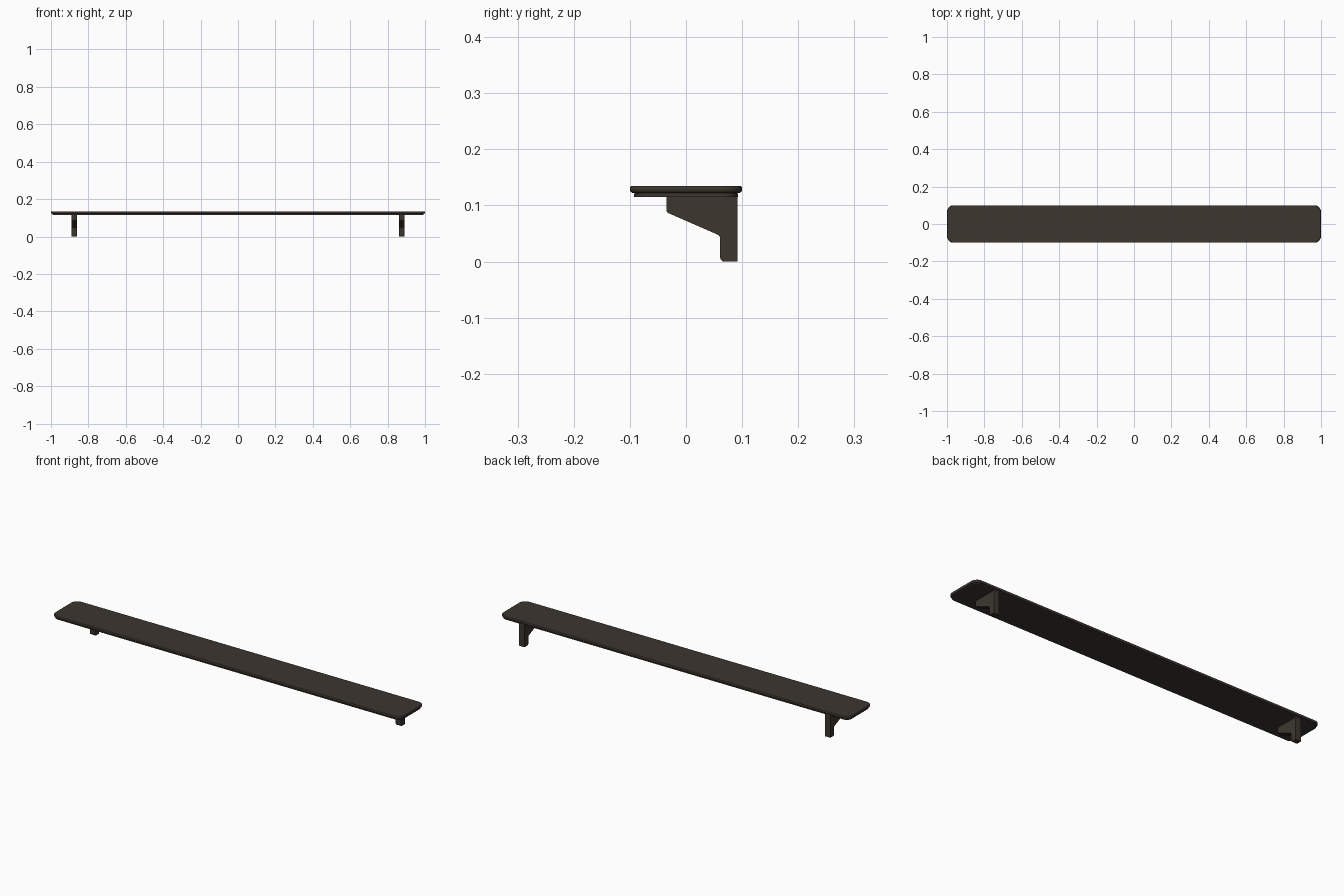
import bpy, bmesh, math
from mathutils import Vector

if "Cube" in bpy.data.objects:
    bpy.data.objects.remove(bpy.data.objects["Cube"])

mat = bpy.data.materials.new("dark_wood")
mat.diffuse_color = (0.045, 0.037, 0.028, 1)
mat.use_nodes = True
mat.node_tree.nodes["Principled BSDF"].inputs["Base Color"].default_value = mat.diffuse_color


def make_object(name, bm):
    bmesh.ops.recalc_face_normals(bm, faces=bm.faces)
    me = bpy.data.meshes.new(name)
    bm.to_mesh(me)
    bm.free()
    me.materials.append(mat)
    ob = bpy.data.objects.new(name, me)
    bpy.context.collection.objects.link(ob)
    bpy.ops.object.select_all(action='DESELECT')
    ob.select_set(True)
    bpy.context.view_layer.objects.active = ob
    bpy.ops.object.shade_smooth_by_angle(angle=math.radians(35))
    return ob


def loft(name, rings):
    bm = bmesh.new()
    loops = [[bm.verts.new(p) for p in ring] for ring in rings]
    n = len(loops[0])
    for a, b in zip(loops, loops[1:]):
        for i in range(n):
            j = (i + 1) % n
            bm.faces.new((a[i], a[j], b[j], b[i]))
    bm.faces.new(loops[0][::-1])
    bm.faces.new(loops[-1])
    return make_object(name, bm)


def rounded(points, steps=5):
    """Polygon of (a, b, radius) corners with curved fillets."""
    out = []
    for i, (a, b, r) in enumerate(points):
        p = Vector((a, b))
        if r == 0:
            out.append(p)
            continue
        to_prev = (Vector(points[i - 1][:2]) - p).normalized()
        to_next = (Vector(points[(i + 1) % len(points)][:2]) - p).normalized()
        half = to_prev.angle(to_next) / 2
        t = r / math.tan(half)
        centre = p + (to_prev + to_next).normalized() * r / math.sin(half)
        start, end = p + to_prev * t - centre, p + to_next * t - centre
        for k in range(steps + 1):
            d = start.lerp(end, k / steps)
            out.append(centre + d.normalized() * r)
    return out


def board_ring(inset, z, radius=0.035):
    x, y, r = 1 - inset, 0.1 - inset, radius - inset
    pts = rounded([(-x, -y, r), (x, -y, r), (x, y, r), (-x, y, r)], 8)
    return [(p.x, p.y, z) for p in pts]


# Top slab with softened edges
loft("shelf_board", [board_ring(i, z) for i, z in (
    (0.004, 0.1225), (0.0015, 0.1245), (0.0, 0.127),
    (0.0, 0.132), (0.0007, 0.1335), (0.002, 0.1345))])

# Recessed layer under the slab
loft("shelf_underside", [board_ring(i, z) for i, z in (
    (0.007, 0.115), (0.007, 0.121), (0.009, 0.121), (0.009, 0.1226))])

# Pair of wall brackets
profile = rounded([(0.092, 0.1155, 0), (-0.035, 0.1155, 0), (-0.035, 0.088, 0.006),
                   (0.061, 0.046, 0.009), (0.061, 0.001, 0.007), (0.092, 0.001, 0)])
profile = [(p.x, max(p.y - 0.001, 0)) if p.y < 0.01 else (p.x, p.y) for p in profile]
for side, cx in (("left", -0.875), ("right", 0.875)):
    loft(side + "_bracket", [[(cx + dx, y, z) for y, z in profile]
                             for dx in (-0.015, 0.015)])
